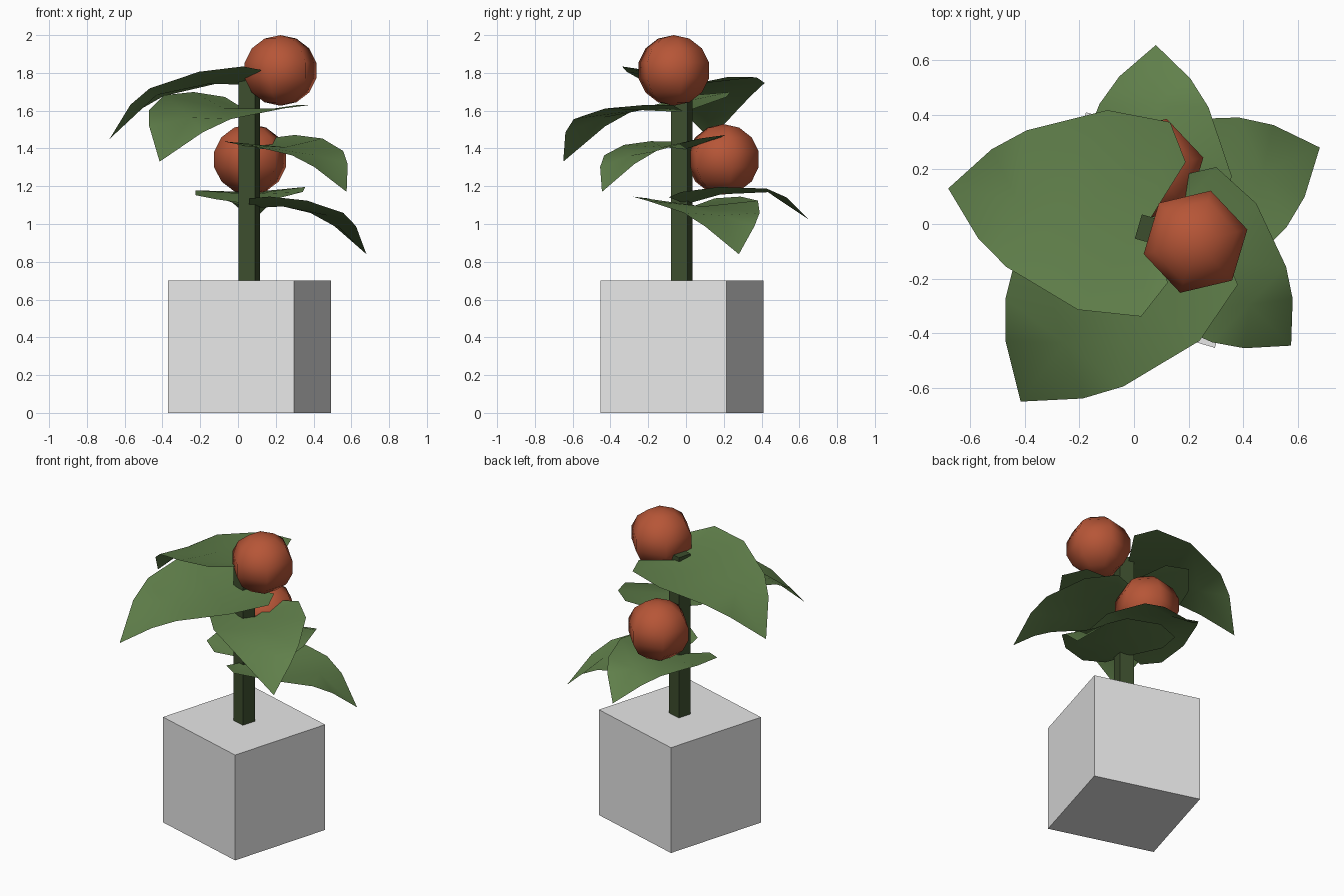
import bpy, bmesh, math
from mathutils import Vector

if "Cube" in bpy.data.objects:
    bpy.data.objects.remove(bpy.data.objects["Cube"])


def material(name, rgb):
    m = bpy.data.materials.new(name)
    m.diffuse_color = (*rgb, 1)
    m.use_nodes = True
    m.node_tree.nodes["Principled BSDF"].inputs["Base Color"].default_value = m.diffuse_color
    return m


POT = material("pot grey", (0.8, 0.8, 0.8))
STEM = material("stem green", (0.046, 0.076, 0.027))
LEAF = material("leaf green", (0.118, 0.215, 0.07))
FRUIT = material("fruit red", (0.47, 0.092, 0.038))

CENTRE = (0.06, -0.022)
TURN = math.radians(-16.3)


def block(name, side, z0, z1, mat):
    bpy.ops.mesh.primitive_cube_add(size=1, location=(*CENTRE, (z0 + z1) / 2),
                                    rotation=(0, 0, TURN))
    ob = bpy.context.object
    ob.name = name
    ob.scale = (side, side, z1 - z0)
    ob.data.materials.append(mat)


def fruit(name, loc):
    bpy.ops.mesh.primitive_uv_sphere_add(segments=6, ring_count=7, radius=1, location=loc,
                                         rotation=(0, 0, math.radians(43.3)))
    ob = bpy.context.object
    ob.name = name
    ob.scale = (0.2, 0.2, 0.187)
    ob.data.materials.append(FRUIT)
    bpy.ops.object.shade_smooth()


# Heart-shaped leaf template: (along, across, height)
MID = [(0, 0, -0.07), (0.22, 0, -0.06), (0.51, 0, -0.115), (0.77, 0, -0.35)]
EDGE = [(-0.1, 0.23, -0.01), (-0.02, 0.37, 0), (0.22, 0.38, -0.025),
        (0.51, 0.26, -0.1), (0.63, 0.17, -0.18)]


def leaf(name, base, tip, roll, width=1):
    """Stretch the template from base to tip; roll tilts it sideways."""
    base, tip = Vector(base), Vector(tip)
    flat = (tip - base).to_2d()
    s = flat.length / 0.77
    d = flat.normalized()
    pitch = (tip.z - base.z + 0.35 * s) / flat.length

    bm = bmesh.new()

    def vert(p, side=1):
        u, v, h = p[0] * s, p[1] * s * side * width, p[2] * s
        return bm.verts.new((base.x + d.x * u - d.y * v, base.y + d.y * u + d.x * v,
                             base.z + h + pitch * u + roll * v))

    m = [vert(p) for p in MID]
    for side in (1, -1):
        e = [vert(p, side) for p in EDGE]
        for f in ((m[0], e[1], e[0]), (m[0], m[1], e[2], e[1]), (m[1], m[2], e[3], e[2]),
                  (m[2], e[4], e[3]), (m[2], m[3], e[4])):
            bm.faces.new(f if side > 0 else f[::-1]).smooth = True
    me = bpy.data.meshes.new(name)
    bm.to_mesh(me)
    bm.free()
    me.materials.append(LEAF)
    bpy.context.collection.objects.link(bpy.data.objects.new(name, me))


# Pot and stem
block("pot", 0.695, 0, 0.7, POT)
block("stem", 0.092, 0.69, 1.765, STEM)

# Fruits
fruit("upper_fruit", (0.225, -0.065, 1.813))
fruit("lower_fruit", (0.064, 0.198, 1.342))

# Leaves
leaf("leaf_top_left", (0.06, 0.02, 1.805), (-0.68, 0.13, 1.45), 0.08)
leaf("leaf_front_left", (0.06, -0.01, 1.665), (-0.415, -0.65, 1.33), -0.09)
leaf("leaf_right", (0.06, 0.01, 1.145), (0.68, 0.28, 0.84), 0, 0.96)
leaf("leaf_back", (0.06, 0, 1.165), (0.08, 0.655, 1.02), -0.03, 0.9)
leaf("leaf_front_right", (0.12, 0, 1.455), (0.575, -0.445, 1.17), 0.06, 0.9)
